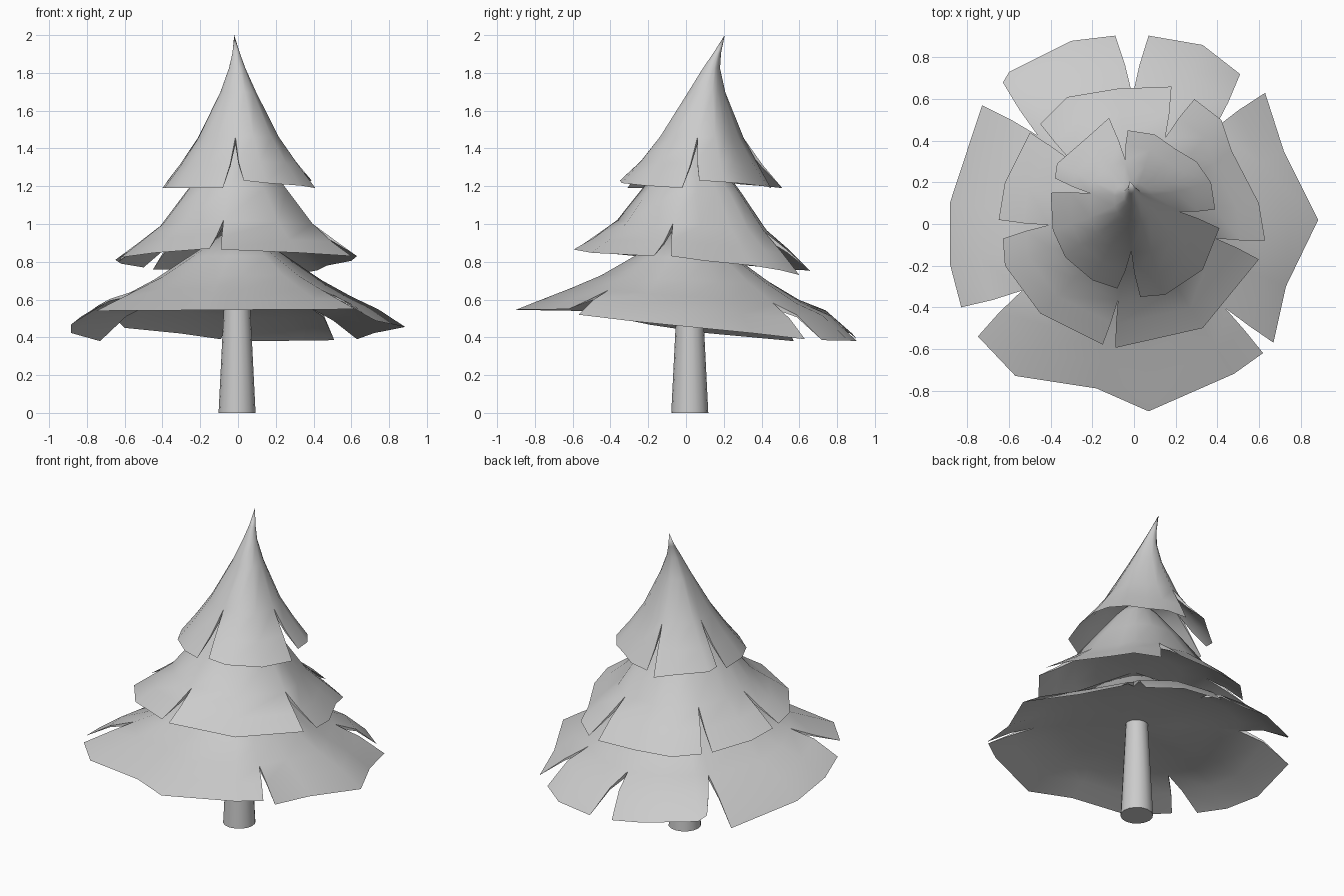
import bpy, bmesh
from mathutils import Vector

if "Cube" in bpy.data.objects:
    bpy.data.objects.remove(bpy.data.objects["Cube"])


def finish(name, bm, angle):
    bmesh.ops.remove_doubles(bm, verts=bm.verts, dist=0.0005)
    bmesh.ops.recalc_face_normals(bm, faces=bm.faces)
    me = bpy.data.meshes.new(name)
    bm.to_mesh(me)
    bm.free()
    ob = bpy.data.objects.new(name, me)
    bpy.context.collection.objects.link(ob)
    bpy.context.view_layer.objects.active = ob
    ob.select_set(True)
    bpy.ops.object.shade_smooth_by_angle(angle=angle)
    ob.select_set(False)
    return ob


def tier(name, flaps, ztop, slit, upper, under, rim_c=(0, 0), lean=None):
    """Skirt of flaps: each flap = (z at start, z at end, bulge, rim points counter-clockwise).
    Profiles are (radius fraction, height fraction) from rim to centre."""
    rims = []
    for z0, z1, bulge, pts in flaps:
        n = len(pts) - 1
        rims.append([Vector((x, y, z0 + (z1 - z0) * i / n)) for i, (x, y) in enumerate(pts)])
    allp = [p for r in rims for p in r]
    zmean = sum(p.z for p in allp) / len(allp)

    def centre(f):
        if not lean:
            return Vector((*rim_c, 0))
        for (fa, xa, ya), (fb, xb, yb) in zip(lean, lean[1:]):
            if fb <= f <= fa:
                t = (fa - f) / (fa - fb)
                return Vector((xa + (xb - xa) * t, ya + (yb - ya) * t, 0))

    def column(p, shared, profile, bulge):
        out = []
        for f, g in profile:
            w = max(0, (f - slit) / (1 - slit))
            q = p if shared is None else shared.lerp(p, w)
            c = centre(f)
            r = c + (q - Vector((*rim_c, 0))) * f
            zr = zmean + (q.z - zmean) * f
            out.append(Vector((r.x, r.y, zr + (ztop - zr) * g + bulge * 4 * w * (1 - w))))
        return out

    bm = bmesh.new()

    def strip(a, b):
        for i in range(len(a) - 1):
            quad = []
            for v in (a[i], b[i], b[i + 1], a[i + 1]):
                if all((v - u).length > 0.0005 for u in quad):
                    quad.append(v)
            if len(quad) > 2:
                bm.faces.new([bm.verts.new(v) for v in quad])

    m = len(rims)
    nslit = 1 + next(i for i, (f, g) in enumerate(upper) if f <= slit)
    for k, rim in enumerate(rims):
        bulge = flaps[k][2]
        s0 = (rims[k - 1][-1] + rim[0]) / 2
        s1 = (rim[-1] + rims[(k + 1) % m][0]) / 2
        shared = [s0] + [None] * (len(rim) - 2) + [s1]
        cols = [(column(p, s, upper, bulge), column(p, s, under, bulge)) for p, s in zip(rim, shared)]
        for a, b in zip(cols, cols[1:]):
            strip(a[0], b[0])
            strip(a[1], b[1])
        # slit walls
        for c in (cols[0], cols[-1]):
            strip(c[0][:nslit], c[1][:nslit])
    return finish(name, bm, 0.7)


# Trunk
bm = bmesh.new()
bmesh.ops.create_cone(bm, cap_ends=True, segments=16, radius1=0.098, radius2=0.066, depth=0.64)
bmesh.ops.translate(bm, verts=bm.verts, vec=(-0.005, 0.02, 0.32))
finish("trunk", bm, 0.7)

# Bottom branches
tier("lower_branches", [
    (.52, .39, .01, [(.67, -.57), (.73, -.3), (.885, .02), (.72, .35), (.63, .63)]),
    (.385, .38, .03, [(.51, .72), (.33, .86), (.07, .905)]),
    (.39, .48, .03, [(-.09, .905), (-.30, .88), (-.60, .73), (-.63, .68)]),
    (.38, .51, .02, [(-.73, .57), (-.885, .1), (-.885, -.19), (-.83, -.40)]),
    (.54, .55, 0, [(-.75, -.54), (-.57, -.73), (-.18, -.79), (.07, -.90), (.48, -.72), (.62, -.62)]),
], 1.0, .68,
    [(1, 0), (.84, .15), (.68, .29), (.5, .45), (.3, .67), (0, 1)],
    [(1, 0), (.84, .13), (.68, .24), (.5, .28), (.3, .30), (0, .31)])

# Middle branches
tier("middle_branches", [
    (.80, .87, .01, [(-.63, -.07), (-.62, -.2), (-.45, -.43), (-.15, -.58)]),
    (.865, .83, 0, [(-.09, -.595), (.33, -.50), (.60, -.17)]),
    (.83, .73, .01, [(.63, -.08), (.60, .1), (.47, .35), (.42, .50), (.29, .60)]),
    (.75, .76, .02, [(.18, .66), (-.08, .65), (-.32, .61), (-.45, .48)]),
    (.77, .81, .01, [(-.50, .44), (-.62, .2), (-.65, .02)]),
], 1.5, .64,
    [(1, 0), (.82, .12), (.64, .27), (.42, .54), (.2, .8), (0, 1)],
    [(1, 0), (.82, .10), (.64, .22), (.42, .25), (.2, .26), (0, .27)], (0, .03))

# Top branches with leaning tip
tier("top_branches", [
    (1.23, 1.19, 0, [(.03, -.35), (.15, -.34), (.33, -.22), (.41, -.02)]),
    (1.23, 1.19, 0, [(.39, .07), (.37, .2), (.30, .30), (.2, .36), (.1, .43), (-.03, .45)]),
    (1.19, 1.22, 0, [(-.12, .51), (-.22, .42), (-.37, .29), (-.38, .22)]),
    (1.19, 1.19, 0, [(-.40, .15), (-.39, -.03), (-.33, -.16), (-.2, -.27), (-.08, -.31)]),
], 2.0, .54,
    [(1, 0), (.77, .15), (.54, .32), (.24, .62), (.11, .78), (.05, .88), (0, 1)],
    [(1, 0), (.77, .13), (.54, .27), (.24, .31), (.11, .32), (.05, .32), (0, .32)],
    (0, .07), [(1, 0, .07), (.54, 0, .085), (.24, 0, .11), (.11, -.005, .135), (.05, -.01, .165), (0, -.02, .205)])
